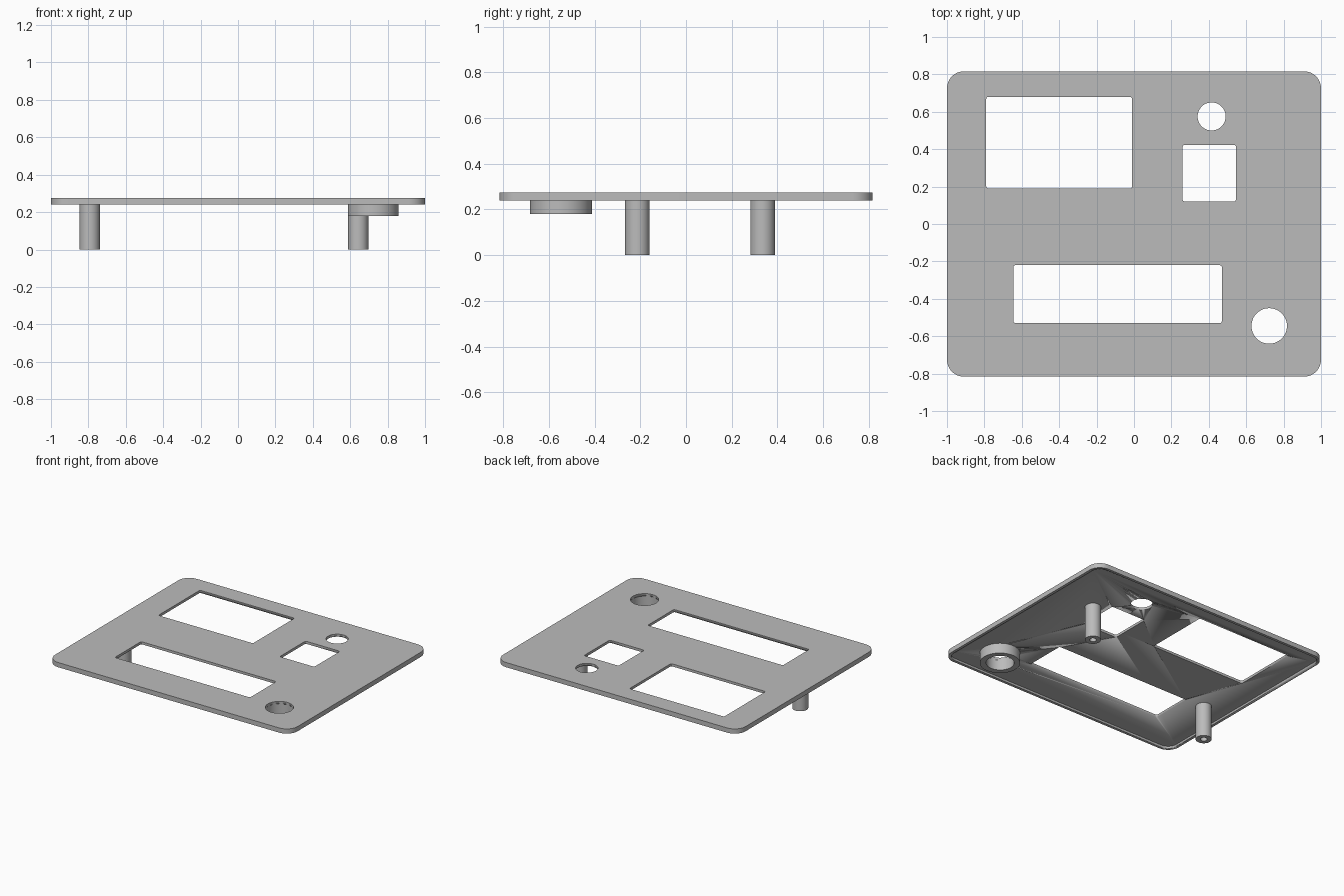
import bpy
import bmesh
from math import cos, sin, pi

cube = bpy.data.objects.get("Cube")
if cube:
    bpy.data.objects.remove(cube, do_unlink=True)

grey = bpy.data.materials.new("plain grey")
grey.use_nodes = True
colour = (0.5, 0.5, 0.5, 1)
grey.diffuse_color = colour
grey.node_tree.nodes["Principled BSDF"].inputs["Base Color"].default_value = colour


def circle(x, y, r, n=48):
    return [(x + r * cos(2 * pi * i / n), y + r * sin(2 * pi * i / n)) for i in range(n)]


def rounded_rect(x0, x1, y0, y1, r, steps=8):
    corners = [(x1 - r, y1 - r), (x0 + r, y1 - r), (x0 + r, y0 + r), (x1 - r, y0 + r)]
    points = []
    for quarter, (cx, cy) in enumerate(corners):
        for i in range(steps + 1):
            a = (quarter + i / steps) * pi / 2
            points.append((cx + r * cos(a), cy + r * sin(a)))
    return points


def solid(name, outlines, z0, z1):
    """Extrude an outline, with any further outlines as holes, from z0 to z1."""
    curve = bpy.data.curves.new(name, 'CURVE')
    curve.dimensions = '2D'
    curve.fill_mode = 'BOTH'
    curve.extrude = (z1 - z0) / 2
    for outline in outlines:
        spline = curve.splines.new('POLY')
        spline.points.add(len(outline) - 1)
        for point, (x, y) in zip(spline.points, outline):
            point.co = (x, y, 0, 1)
        spline.use_cyclic_u = True
    obj = bpy.data.objects.new(name, curve)
    bpy.context.collection.objects.link(obj)
    bpy.ops.object.select_all(action='DESELECT')
    bpy.context.view_layer.objects.active = obj
    obj.select_set(True)
    bpy.ops.object.convert(target='MESH')
    obj = bpy.context.object
    bm = bmesh.new()
    bm.from_mesh(obj.data)
    bmesh.ops.translate(bm, verts=bm.verts, vec=(0, 0, (z0 + z1) / 2))
    bmesh.ops.remove_doubles(bm, verts=bm.verts, dist=0.0001)
    bmesh.ops.recalc_face_normals(bm, faces=bm.faces)
    bm.to_mesh(obj.data)
    bm.free()
    obj.data.materials.clear()
    obj.data.materials.append(grey)
    bpy.ops.object.shade_smooth_by_angle()
    return obj


# Heights of the panel
TOP, UNDERSIDE, RIM = 0.275, 0.256, 0.24

# Panel with three windows and two round holes
windows = [(-0.79, -0.01, 0.19, 0.68), (0.26, 0.545, 0.12, 0.423), (-0.645, 0.47, -0.53, -0.22)]
ring_hole = circle(0.723, -0.545, 0.095)
outlines = [rounded_rect(-1, 1, -0.816, 0.816, 0.09)]
outlines += [rounded_rect(*w, 0.012, 4) for w in windows]
outlines += [circle(0.415, 0.575, 0.075), ring_hole]
panel = solid("panel", outlines, RIM, TOP)

# Recess below the panel that leaves a thin rim
recess = solid("recess_cutter", [rounded_rect(-0.98, 0.98, -0.796, 0.796, 0.07)], 0.2, UNDERSIDE)
recess.hide_render = True
cut = panel.modifiers.new("recess", 'BOOLEAN')
cut.operation = 'DIFFERENCE'
cut.solver = 'EXACT'
cut.object = recess
bpy.context.view_layer.objects.active = panel
bpy.ops.object.modifier_apply(modifier=cut.name)
bpy.data.objects.remove(recess, do_unlink=True)

# Collar around the larger round hole
solid("collar", [circle(0.723, -0.547, 0.136), ring_hole], 0.18, UNDERSIDE)

# Hollow mounting posts
for side, x, y in (("left", 0.643, 0.335), ("right", -0.793, -0.213)):
    solid(side + "_post", [circle(x, y, 0.054, 32), circle(x, y, 0.023, 24)], 0, UNDERSIDE)
